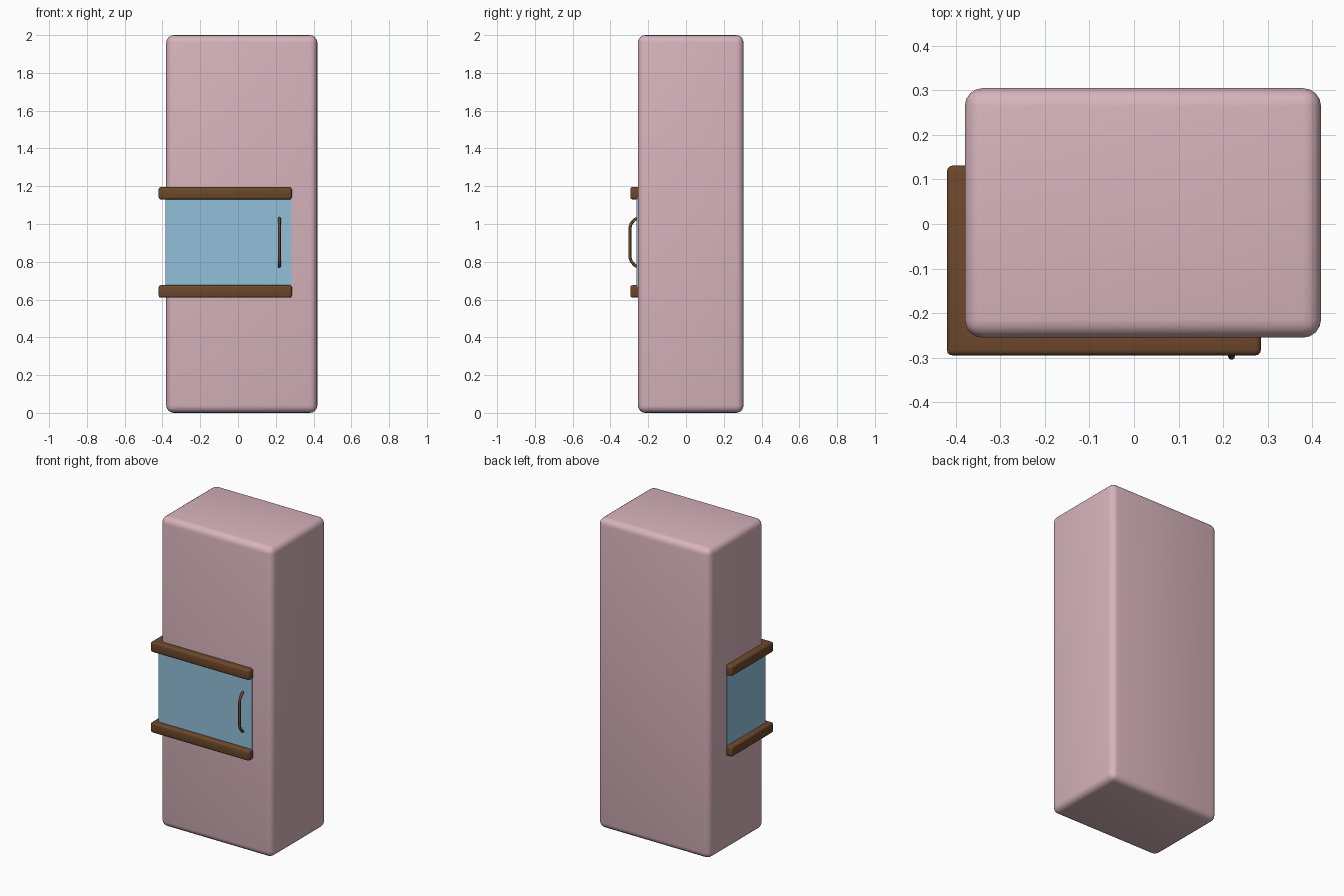
import bpy, bmesh

if "Cube" in bpy.data.objects:
    bpy.data.objects.remove(bpy.data.objects["Cube"])

def material(name, rgb):
    m = bpy.data.materials.new(name)
    m.diffuse_color = (*rgb, 1)
    m.use_nodes = True
    m.node_tree.nodes["Principled BSDF"].inputs["Base Color"].default_value = m.diffuse_color
    return m

PINK = material("dusty_pink", (0.68, 0.456, 0.503))
BLUE = material("glass_blue", (0.29, 0.53, 0.70))
BROWN = material("dark_wood", (0.15, 0.063, 0.024))

def prism(name, outline, z0, z1, mat, bevel=0, segments=3):
    """Extrude an xy outline from z0 to z1, optionally rounding its edges."""
    bm = bmesh.new()
    face = bm.faces.new([bm.verts.new((x, y, z0)) for x, y in outline])
    ext = bmesh.ops.extrude_face_region(bm, geom=[face])
    for v in ext["geom"]:
        if isinstance(v, bmesh.types.BMVert):
            v.co.z = z1
    bmesh.ops.recalc_face_normals(bm, faces=bm.faces)
    if bevel:
        bmesh.ops.bevel(bm, geom=bm.edges[:], offset=bevel, segments=segments,
                        profile=0.5, affect='EDGES')
    me = bpy.data.meshes.new(name)
    bm.to_mesh(me)
    bm.free()
    me.materials.append(mat)
    ob = bpy.data.objects.new(name, me)
    bpy.context.collection.objects.link(ob)
    if bevel:
        bpy.ops.object.select_all(action='DESELECT')
        ob.select_set(True)
        bpy.context.view_layer.objects.active = ob
        bpy.ops.object.shade_smooth_by_angle(angle=0.7)
    return ob

def corner_outline(x0, y0, x1, y1, t):
    """L shape wrapping the front left corner."""
    return [(x0, y0), (x1, y0), (x1, y0 + t), (x0 + t, y0 + t),
            (x0 + t, y1), (x0, y1)]

# Tall rounded cabinet
prism("cabinet_body", [(-0.38, -0.255), (0.42, -0.255), (0.42, 0.305), (-0.38, 0.305)],
      0, 2, PINK, 0.04, 4)

# Glass wrapping the front left corner
prism("corner_glass", corner_outline(-0.384, -0.262, 0.283, 0.128, 0.009),
      0.65, 1.15, BLUE)

# Wooden rails under and over the glass
for name, z in (("lower_rail", 0.61), ("upper_rail", 1.13)):
    prism(name, corner_outline(-0.42, -0.295, 0.285, 0.131, 0.06), z, z + 0.066, BROWN, 0.012)

# Bent door handle
cu = bpy.data.curves.new("door_handle", 'CURVE')
cu.dimensions = '3D'
cu.bevel_depth = 0.008
cu.bevel_resolution = 2
cu.use_fill_caps = True
path = [(-0.260, 0.775), (-0.272, 0.782), (-0.290, 0.802), (-0.297, 0.825),
        (-0.297, 0.980), (-0.290, 1.003), (-0.272, 1.023), (-0.260, 1.030)]
sp = cu.splines.new('POLY')
sp.points.add(len(path) - 1)
for p, (y, z) in zip(sp.points, path):
    p.co = (0.219, y, z, 1)
cu.materials.append(BROWN)
bpy.context.collection.objects.link(bpy.data.objects.new("door_handle", cu))
